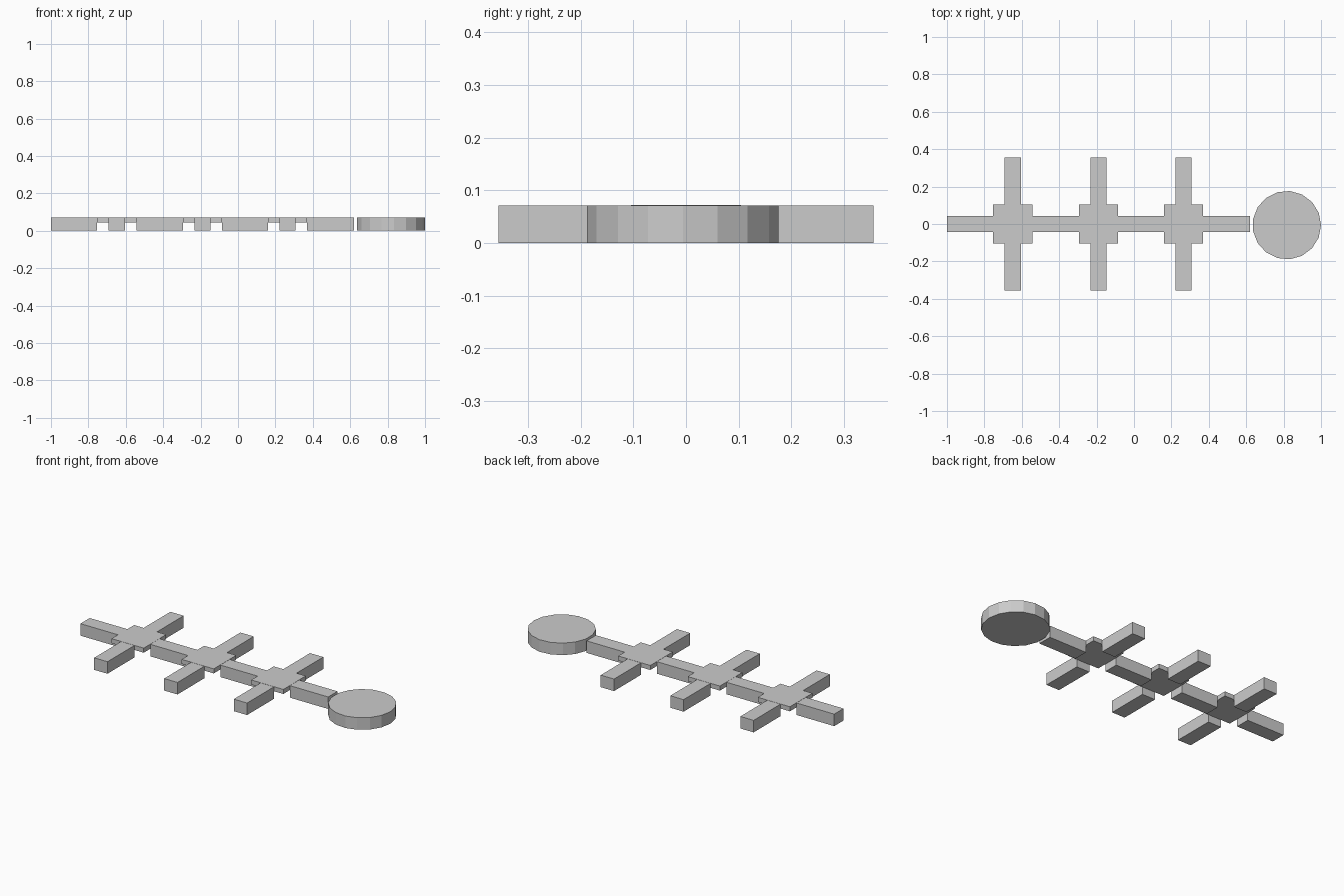
import bpy

if "Cube" in bpy.data.objects:
    bpy.data.objects.remove(bpy.data.objects["Cube"])

H = 0.071           # overall thickness
PLATE_Z = 0.045     # underside of the thin junction plates
HALF = 0.0435       # half width of bars
P = 0.105           # half width of plates
CENTRES = (-0.648, -0.19, 0.265)


def box(name, x0, x1, y0, y1, z0=0.0, z1=H):
    bpy.ops.mesh.primitive_cube_add(size=1, location=((x0 + x1) / 2, (y0 + y1) / 2, (z0 + z1) / 2))
    ob = bpy.context.object
    ob.name = name
    ob.scale = (x1 - x0, y1 - y0, z1 - z0)
    bpy.ops.object.transform_apply(location=False, rotation=False, scale=True)
    return ob


# Corridor segments along the spine, between the plates
starts = [-1.0] + [c + P for c in CENTRES]
ends = [c - P for c in CENTRES] + [0.62]
for i, (a, b) in enumerate(zip(starts, ends), 1):
    box(f"spine_segment_{i}", a, b, -HALF, HALF)

# Thin junction plates with a side arm on each side
for i, c in enumerate(CENTRES, 1):
    box(f"junction_plate_{i}", c - P, c + P, -P, P, PLATE_Z, H + 0.001)
    box(f"back_arm_{i}", c - HALF, c + HALF, P, 0.356)
    box(f"front_arm_{i}", c - HALF, c + HALF, -0.356, -P)

# Round end disc, faceted
bpy.ops.mesh.primitive_cylinder_add(vertices=17, radius=0.183, depth=H,
                                    location=(0.817, -0.006, H / 2),
                                    rotation=(0, 0, -1.5707963))
bpy.context.object.name = "end_disc"
